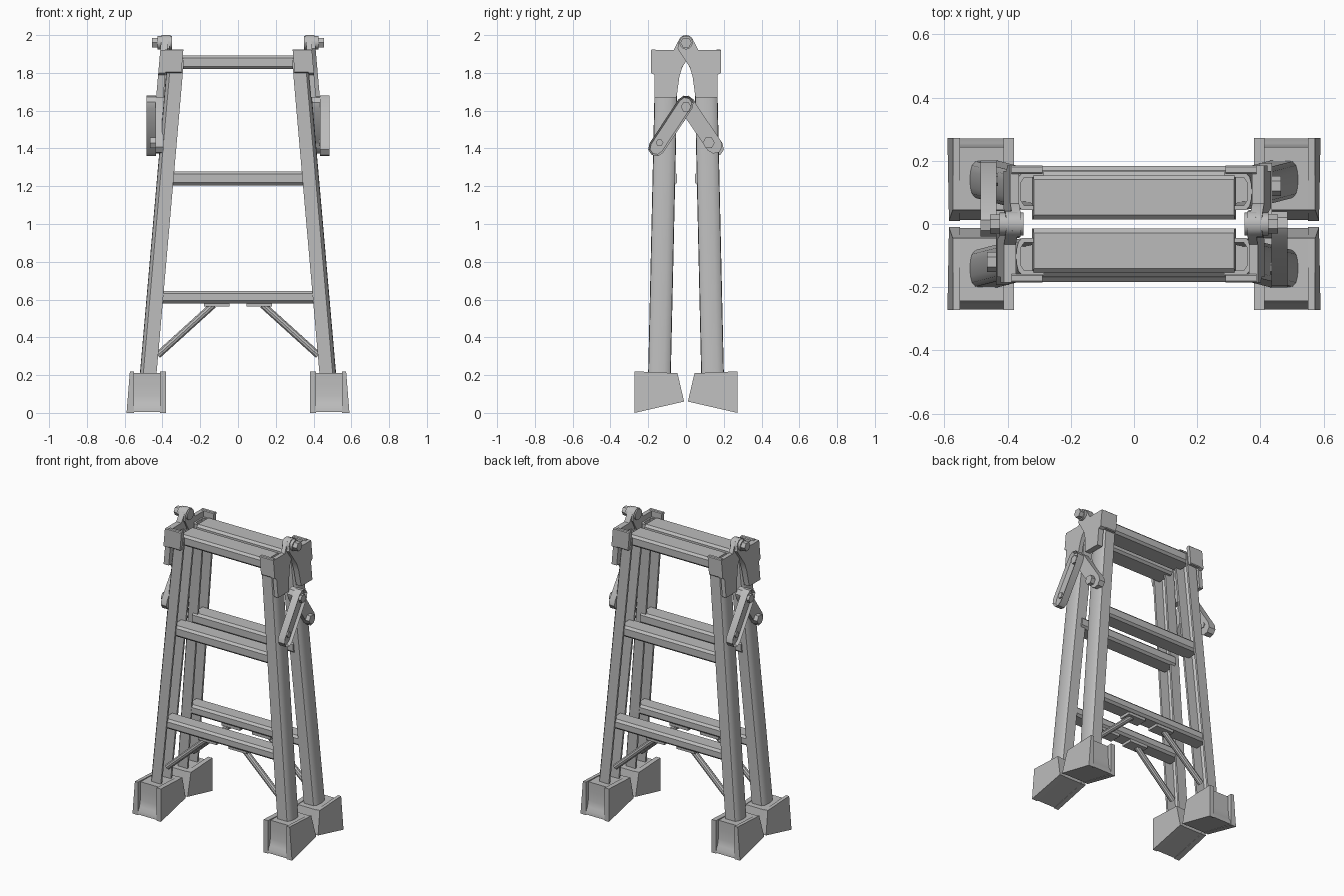
import bpy, bmesh, math
from mathutils import Vector

cube = bpy.data.objects.get("Cube")
if cube:
    bpy.data.objects.remove(cube, do_unlink=True)

metal = bpy.data.materials.new("light grey metal")
metal.use_nodes = True
GREY = (0.5, 0.5, 0.5, 1)
metal.diffuse_color = GREY
metal.node_tree.nodes["Principled BSDF"].inputs["Base Color"].default_value = GREY
parts = []


def finish(name, bm):
    bmesh.ops.recalc_face_normals(bm, faces=bm.faces)
    mesh = bpy.data.meshes.new(name)
    bm.to_mesh(mesh)
    bm.free()
    mesh.materials.append(metal)
    ob = bpy.data.objects.new(name, mesh)
    bpy.context.collection.objects.link(ob)
    parts.append(ob)


def loft(name, low, high, recess=None):
    """Closed solid between two matching outlines; recess sinks the second cap."""
    bm = bmesh.new()
    a = [bm.verts.new(p) for p in low]
    b = [bm.verts.new(p) for p in high]
    n = len(a)
    for i in range(n):
        j = (i + 1) % n
        bm.faces.new((a[i], a[j], b[j], b[i]))
    bm.faces.new(a)
    cap = bm.faces.new(b)
    if recess:
        bmesh.ops.recalc_face_normals(bm, faces=bm.faces)
        bmesh.ops.inset_region(bm, faces=[cap], thickness=recess[0])
        sink = cap.normal * -recess[1]
        bmesh.ops.translate(bm, verts=cap.verts, vec=sink)
    finish(name, bm)


def prism(name, profile, x0, x1, sx, sy, recess=None):
    """Side profile of (y, z) points spanning x0 to x1, either may depend on z."""
    def at(x, z):
        return x(z) if callable(x) else x
    loft(name, [(sx * at(x0, z), sy * y, z) for y, z in profile],
         [(sx * at(x1, z), sy * y, z) for y, z in profile], recess)


def rod(name, p, q, r, sides):
    p, q = Vector(p), Vector(q)
    rot = (q - p).to_track_quat('Z', 'Y')
    ring = [rot @ Vector((r * math.cos(math.tau * i / sides),
                          r * math.sin(math.tau * i / sides), 0)) for i in range(sides)]
    loft(name, [p + v for v in ring], [q + v for v in ring])


def arc(cy, cz, r, start, end, n):
    return [(cy + r * math.cos(math.radians(start + (end - start) * i / n)),
             cz + r * math.sin(math.radians(start + (end - start) * i / n)))
            for i in range(n + 1)]


def capsule(y0, z0, y1, z1, r):
    a = math.degrees(math.atan2(z1 - z0, y1 - y0))
    return arc(y0, z0, r, a + 90, a + 270, 4) + arc(y1, z1, r, a - 90, a + 90, 4)


def rect(y0, y1, z0, z1, c=0.0):
    if not c:
        return [(y0, z0), (y1, z0), (y1, z1), (y0, z1)]
    return [(y0 + c, z0), (y1 - c, z0), (y1, z0 + c), (y1, z1 - c),
            (y1 - c, z1), (y0 + c, z1), (y0, z1 - c), (y0, z0 + c)]


def leg_out(z):
    return 0.5375 - 0.0875 * z


def leg_in(z):
    return leg_out(z) - 0.085


def leg_mid(z):
    return 0.145 - 0.0225 * z


# channel section of a rail: (offset from outer side, offset from middle)
half = [(0.0, 0.0), (-0.002, 0.025), (-0.007, 0.045), (-0.018, 0.058),
        (-0.088, 0.06), (-0.088, 0.046), (-0.026, 0.044), (-0.016, 0.03)]
SECTION = half + [(u, -v) for u, v in reversed(half[1:])]

# hinge cap outline with its ear curling over the pivot
CAP = [(0.185, 1.92), (0.185, 1.80), (0.167, 1.79), (0.167, 1.67), (0.05, 1.67),
       (0.035, 1.78), (0.02, 1.83), (-0.045, 1.93)]
CAP += list(reversed(arc(0.0, 1.958, 0.042, 40, 200, 6))) + [(0.065, 1.92)]

FOOT = [(0.272, 0), (0.272, 0.22), (0.045, 0.21), (0.01, 0.06)]
FOOT_CORE = [(0.27, 0.004), (0.268, 0.03), (0.255, 0.05), (0.247, 0.09), (0.243, 0.15),
             (0.243, 0.212), (0.045, 0.207), (0.012, 0.06)]

for sx, side in ((1, "left"), (-1, "right")):
    for sy, end in ((-1, "front"), (1, "back")):
        tag = f"{end}_{side}"

        # rail
        loft(f"rail_{tag}", *[[(sx * (leg_out(z) + u), sy * (leg_mid(z) + v), z)
                               for u, v in SECTION] for z in (0.1, 1.88)])

        # foot: core with a hollow end and two cheeks
        def flare(z):
            return 0.59 - 0.08 * z
        prism(f"foot_core_{tag}", FOOT_CORE, 0.40, 0.56, sx, sy)
        prism(f"foot_inner_cheek_{tag}", FOOT, 0.38, 0.412, sx, sy)
        prism(f"foot_outer_cheek_{tag}", FOOT, 0.55, flare, sx, sy)

        # hinge cap and its wrapping flap
        over = sx * sy > 0
        lo, hi = (0.004, 0.042) if over else (-0.006, 0.022)
        prism(f"hinge_cap_{tag}", CAP, lambda z: leg_out(z) + lo,
              lambda z: leg_out(z) + hi, sx, sy)
        prism(f"cap_flap_{tag}", rect(0.158, 0.185, 1.80, 1.925, 0.005),
              lambda z: leg_in(z) + 0.005, lambda z: leg_out(z) + 0.018, sx, sy)

        # locking arm: the outer one is a hollow channel
        if over:
            prism(f"inner_arm_{tag}", capsule(0.0, 1.635, 0.15, 1.415, 0.043),
                  0.395, 0.437, sx, sy)
            rod(f"arm_bolt_{tag}", (sx * 0.41, sy * 0.12, 1.43),
                (sx * 0.465, sy * 0.12, 1.43), 0.032, 6)
        else:
            prism(f"outer_arm_{tag}", capsule(0.003, 1.636, 0.157, 1.402, 0.044),
                  0.435, 0.485, sx, sy, (0.01, 0.018))
            rod(f"arm_end_bolt_{tag}", (sx * 0.43, sy * 0.14, 1.43),
                (sx * 0.477, sy * 0.14, 1.43), 0.02, 6)

        # diagonal brace with mounting plate
        rod(f"brace_{tag}", (sx * 0.425, sy * 0.135, 0.305),
            (sx * 0.13, sy * 0.128, 0.572), 0.019, 10)
        prism(f"brace_plate_{tag}", rect(0.085, 0.165, 0.562, 0.585),
              0.045, 0.18, sx, sy)

    # pivot bolts
    rod(f"hinge_bolt_{side}", (sx * 0.35, 0, 1.96), (sx * 0.455, 0, 1.96), 0.03, 6)
    rod(f"hinge_washer_{side}", (sx * 0.35, 0, 1.96), (sx * 0.425, 0, 1.96), 0.036, 12)
    rod(f"arm_pivot_{side}", (sx * 0.40, 0, 1.62), (sx * 0.484, 0, 1.62), 0.028, 6)

# rungs
RUNGS = (("bottom", 0.072, 0.183, 0.58, 0.645), ("middle", 0.048, 0.168, 1.205, 1.278),
         ("top", 0.015, 0.155, 1.82, 1.893))
for sy, end in ((-1, "front"), (1, "back")):
    for name, y0, y1, z0, z1 in RUNGS:
        prism(f"{name}_rung_{end}", rect(y0, y1, z0, z1, 0.014),
              lambda z: -leg_in(z) - 0.03, lambda z: leg_in(z) + 0.03, 1, sy)

# smooth the rounded surfaces while keeping edges
bpy.ops.object.select_all(action='DESELECT')
for ob in parts:
    ob.select_set(True)
bpy.context.view_layer.objects.active = parts[0]
bpy.ops.object.shade_smooth_by_angle(angle=math.radians(35))
